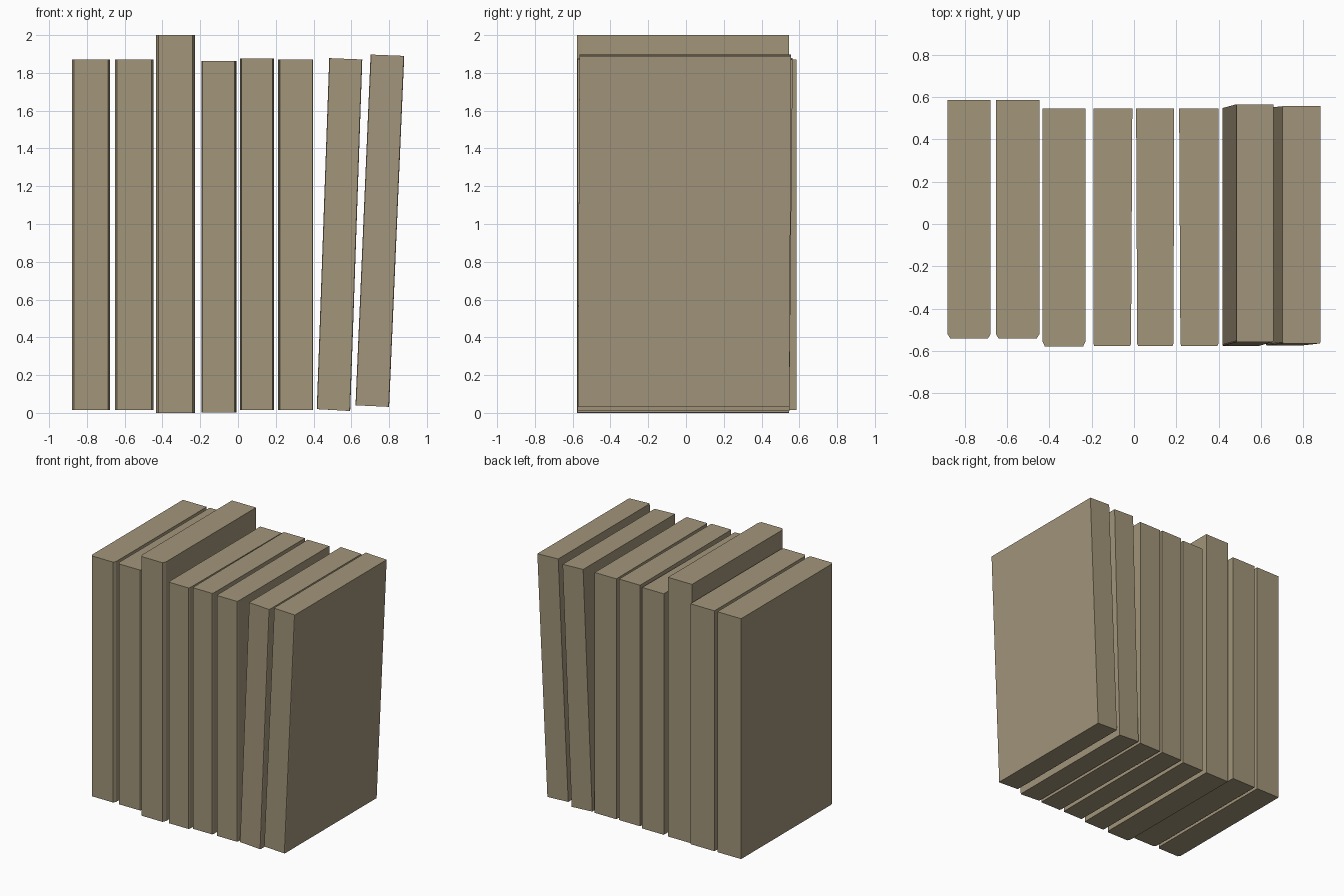
import bpy, bmesh

if "Cube" in bpy.data.objects:
    bpy.data.objects.remove(bpy.data.objects["Cube"])

tan = bpy.data.materials.new("dull tan")
tan.diffuse_color = (0.36, 0.30, 0.195, 1)
tan.use_nodes = True
tan.node_tree.nodes["Principled BSDF"].inputs["Base Color"].default_value = tan.diffuse_color


def book(name, bottom, top, y_bottom, y_top, chamfer, taper=(0, 0)):
    """Lofted block. bottom/top: (x left, z left, x right, z right);
    y: (front, back); chamfer: spine corner (dx, dy); taper: front insets."""
    bm = bmesh.new()
    rings = []
    for (xl, zl, xr, zr), (yf, yb) in ((bottom, y_bottom), (top, y_top)):
        cx, cy = chamfer
        tl, tr = taper
        pts = [(xl + tl + cx, yf, zl), (xr - tr - cx, yf, zr),
               (xr - tr, yf + cy, zr), (xr, yb, zr),
               (xl, yb, zl), (xl + tl, yf + cy, zl)]
        rings.append([bm.verts.new(p) for p in pts])
    lo, hi = rings
    bm.faces.new(lo[::-1])
    bm.faces.new(hi)
    for i in range(6):
        j = (i + 1) % 6
        bm.faces.new((lo[i], lo[j], hi[j], hi[i]))
    bmesh.ops.recalc_face_normals(bm, faces=bm.faces)
    me = bpy.data.meshes.new(name)
    bm.to_mesh(me)
    bm.free()
    me.materials.append(tan)
    bpy.context.collection.objects.link(bpy.data.objects.new(name, me))


# Upright books: x left, x right, z bottom, z top, y front, y back, chamfer, taper
upright = [
    (-0.88, -0.677, 0.015, 1.87, -0.54, 0.585, (0.012, 0.02), (0, 0)),
    (-0.652, -0.447, 0.015, 1.87, -0.54, 0.585, (0.012, 0.02), (0, 0)),
    (-0.433, -0.228, 0.0, 2.0, -0.578, 0.545, (0.012, 0.025), (0, 0)),
    (-0.192, -0.008, 0.003, 1.863, -0.575, 0.545, (0.004, 0.01), (0, 0.006)),
    (0.01, 0.19, 0.015, 1.875, -0.575, 0.545, (0.004, 0.01), (0.005, 0.004)),
    (0.213, 0.398, 0.015, 1.87, -0.575, 0.545, (0.004, 0.01), (0.006, 0)),
]
for n, (xl, xr, z0, z1, yf, yb, ch, tp) in enumerate(upright, 1):
    book(f"upright_book_{n}", (xl, z0, xr, z0), (xl, z1, xr, z1),
         (yf, yb), (yf, yb), ch, tp)

# Two leaning books at the right end
book("leaning_book_1", (0.417, 0.02, 0.594, 0.01), (0.483, 1.878, 0.658, 1.871),
     (-0.575, 0.547), (-0.557, 0.565), (0.003, 0.006))
book("leaning_book_2", (0.622, 0.04, 0.8, 0.032), (0.702, 1.897, 0.88, 1.89),
     (-0.573, 0.548), (-0.564, 0.556), (0.003, 0.006))
